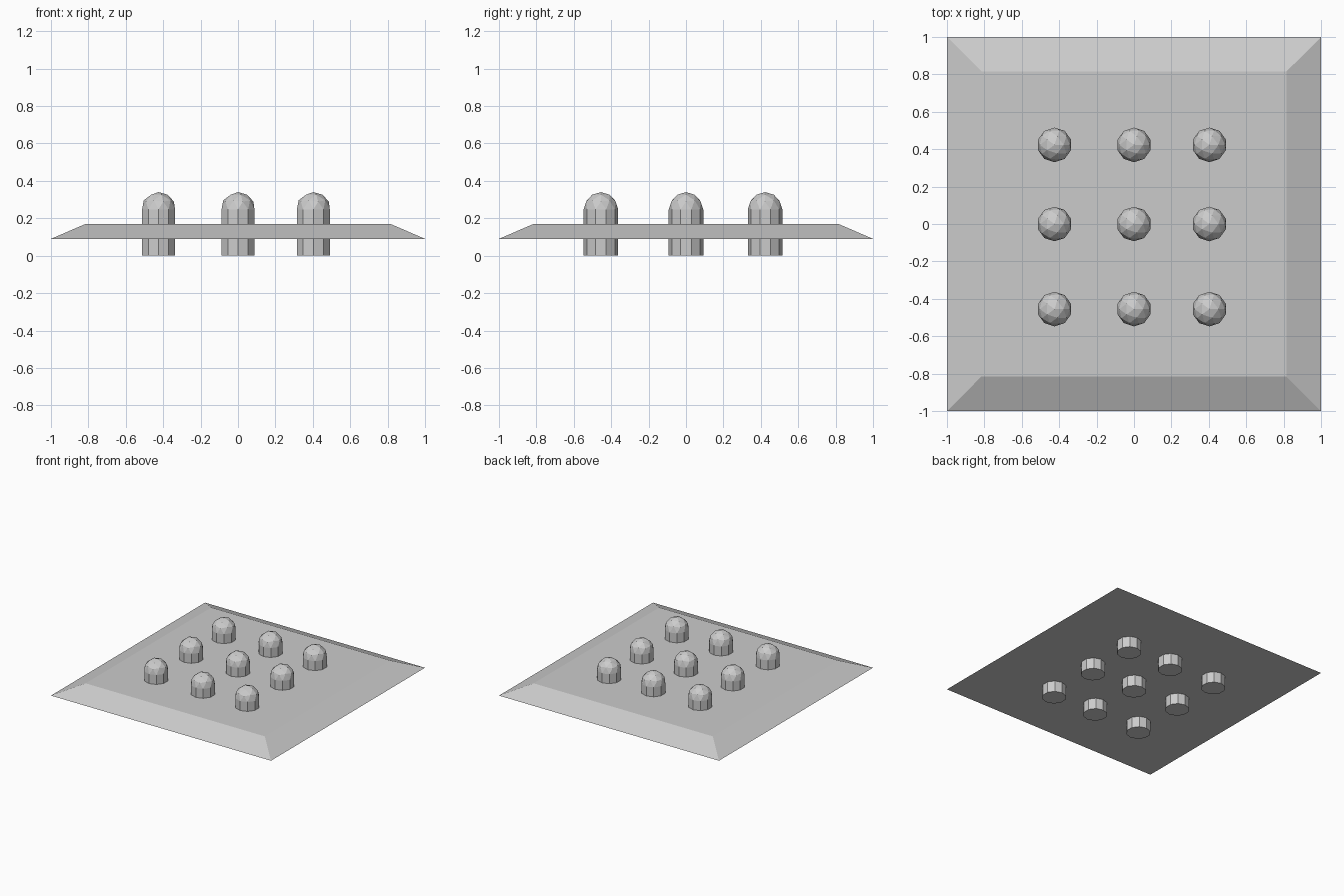
import bpy, bmesh

if "Cube" in bpy.data.objects:
    bpy.data.objects.remove(bpy.data.objects["Cube"])


def add_object(name, bm):
    bmesh.ops.recalc_face_normals(bm, faces=bm.faces[:])
    mesh = bpy.data.meshes.new(name)
    bm.to_mesh(mesh)
    bm.free()
    obj = bpy.data.objects.new(name, mesh)
    bpy.context.collection.objects.link(obj)
    return obj


# Base plate: thin slab whose top face is inset for sloped edges
bm = bmesh.new()
bmesh.ops.create_cube(bm, size=2)
for v in bm.verts:
    if v.co.z > 0:
        v.co.x *= 0.815
        v.co.y *= 0.815
        v.co.z = 0.17
    else:
        v.co.z = 0.09
add_object("base_plate", bm)

# Stud: upper half of an icosphere with its ten-sided rim extruded to the ground
RADIUS, TOP = 0.0925, 0.34
bm = bmesh.new()
bmesh.ops.create_icosphere(bm, subdivisions=2, radius=RADIUS)
lower = [v for v in bm.verts if v.co.z < -0.001]
bmesh.ops.delete(bm, geom=lower, context='VERTS')
bmesh.ops.translate(bm, verts=bm.verts[:], vec=(0, 0, TOP - RADIUS))
rim = [e for e in bm.edges if e.is_boundary]
geom = bmesh.ops.extrude_edge_only(bm, edges=rim)["geom"]
for v in geom:
    if isinstance(v, bmesh.types.BMVert):
        v.co.z = 0
bmesh.ops.holes_fill(bm, edges=[e for e in bm.edges if e.is_boundary], sides=0)
stud = add_object("stud", bm)

# Three by three grid of studs sharing one mesh
first = True
for x in (-0.425, 0, 0.403):
    for y in (-0.455, 0, 0.423):
        obj = stud
        if not first:
            obj = stud.copy()
            bpy.context.collection.objects.link(obj)
        obj.location = (x, y, 0)
        first = False
